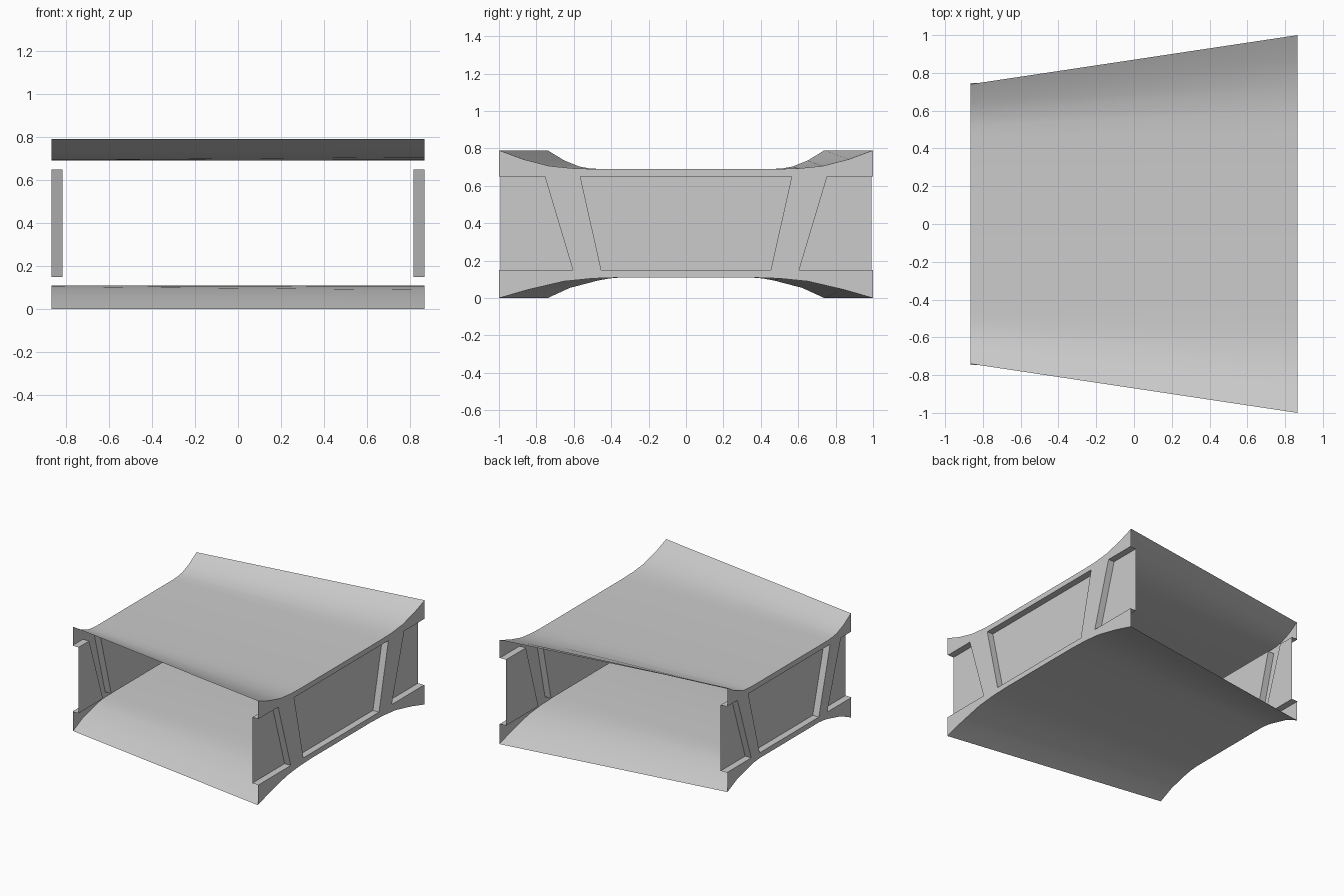
import bpy
import bmesh
from mathutils import Vector

cube = bpy.data.objects.get("Cube")
if cube:
    bpy.data.objects.remove(cube, do_unlink=True)

grey = bpy.data.materials.new("plain grey")
grey.use_nodes = True
colour = (0.6, 0.6, 0.6, 1)
grey.diffuse_color = colour
grey.node_tree.nodes["Principled BSDF"].inputs["Base Color"].default_value = colour

HALF = 0.866          # half width, to the wall plane
INNER = 0.815         # plane of the recessed panels
LOW, HIGH = 0.15, 0.65  # bottom and top of the panels


def make_object(name, faces, smooth=False):
    """Build a sheet from (points, facing direction) pairs."""
    bm = bmesh.new()
    for points, facing in faces:
        face = bm.faces.new([bm.verts.new(p) for p in points])
        face.normal_update()
        if face.normal.dot(Vector(facing)) < 0:
            face.normal_flip()
    bmesh.ops.remove_doubles(bm, verts=bm.verts, dist=0.0001)
    mesh = bpy.data.meshes.new(name)
    bm.to_mesh(mesh)
    bm.free()
    mesh.materials.append(grey)
    obj = bpy.data.objects.new(name, mesh)
    bpy.context.collection.objects.link(obj)
    if smooth:
        mesh.shade_smooth()
    return obj


def both_ends(front):
    """Mirror a front flare to the back."""
    return front + [(-y, z) for y, z in reversed(front)]


# Flared edge profiles (y, z) on the long side (+x) and the short side (-x)
roof = {
    1: both_ends([(-1, .79), (-.87, .742), (-.73, .706), (-.6, .693), (-.48, .69)]),
    -1: both_ends([(-.74, .79), (-.65, .735), (-.57, .703), (-.52, .694), (-.46, .69)]),
}
floor = {
    1: both_ends([(-1, 0), (-.84, .046), (-.65, .09), (-.5, .105), (-.35, .11)]),
    -1: both_ends([(-.74, 0), (-.62, .055), (-.47, .094), (-.41, .105), (-.35, .11)]),
}

# Roof and floor sheets spanning between the two side profiles
for name, profile, up in (("roof_sheet", roof, 1), ("floor_sheet", floor, -1)):
    right = [(HALF, y, z) for y, z in profile[1]]
    left = [(-HALF, y, z) for y, z in profile[-1]]
    make_object(name, [
        ((right[i], right[i + 1], left[i + 1], left[i]), (0, 0, up))
        for i in range(len(right) - 1)], smooth=True)

# Panel boundaries along each wall: wall end, end panel edge, centre panel edge
bounds = {
    1: {LOW: (1, .605, .453), HIGH: (1, .755, .565)},
    -1: {LOW: (.74, .455, .355), HIGH: (.74, .62, .49)},
}

for side, name in ((1, "left_wall"), (-1, "right_wall")):
    outward = (side, 0, 0)
    faces = []

    # Bands joining the panels to the roof and floor
    for profile, level in ((roof[side], HIGH), (floor[side], LOW)):
        for (y0, z0), (y1, z1) in zip(profile, profile[1:]):
            faces.append(([(side * HALF, y, z) for y, z in
                           ((y0, z0), (y1, z1), (y1, level), (y0, level))], outward))

    rows = {}
    for level in (LOW, HIGH):
        end, outer, inner = bounds[side][level]
        rows[level] = (-end, -outer, -inner, inner, outer, end)

    for i in range(5):
        recessed = i % 2 == 0
        x = side * (INNER if recessed else HALF)
        quad = [(rows[LOW][i], LOW), (rows[LOW][i + 1], LOW),
                (rows[HIGH][i + 1], HIGH), (rows[HIGH][i], HIGH)]
        # Panels open at the wall ends follow the slanted rim
        slant = .0077 * side
        if i == 0:
            quad[0], quad[3] = ((quad[k][0] + slant, quad[k][1]) for k in (0, 3))
        if i == 4:
            quad[1], quad[2] = ((quad[k][0] - slant, quad[k][1]) for k in (1, 2))
        faces.append(([(x, y, z) for y, z in quad], outward))

        # Ledges and strut flanks around each recess
        if recessed:
            middle = Vector((0, sum(q[0] for q in quad) / 4, (LOW + HIGH) / 2))
            for k in range(4):
                if (i == 0 and k == 3) or (i == 4 and k == 1):
                    continue
                a, b = quad[k], quad[(k + 1) % 4]
                centre = Vector((0, (a[0] + b[0]) / 2, (a[1] + b[1]) / 2))
                faces.append((((side * HALF, *a), (side * HALF, *b),
                               (x, *b), (x, *a)), middle - centre))

    make_object(name, faces)
